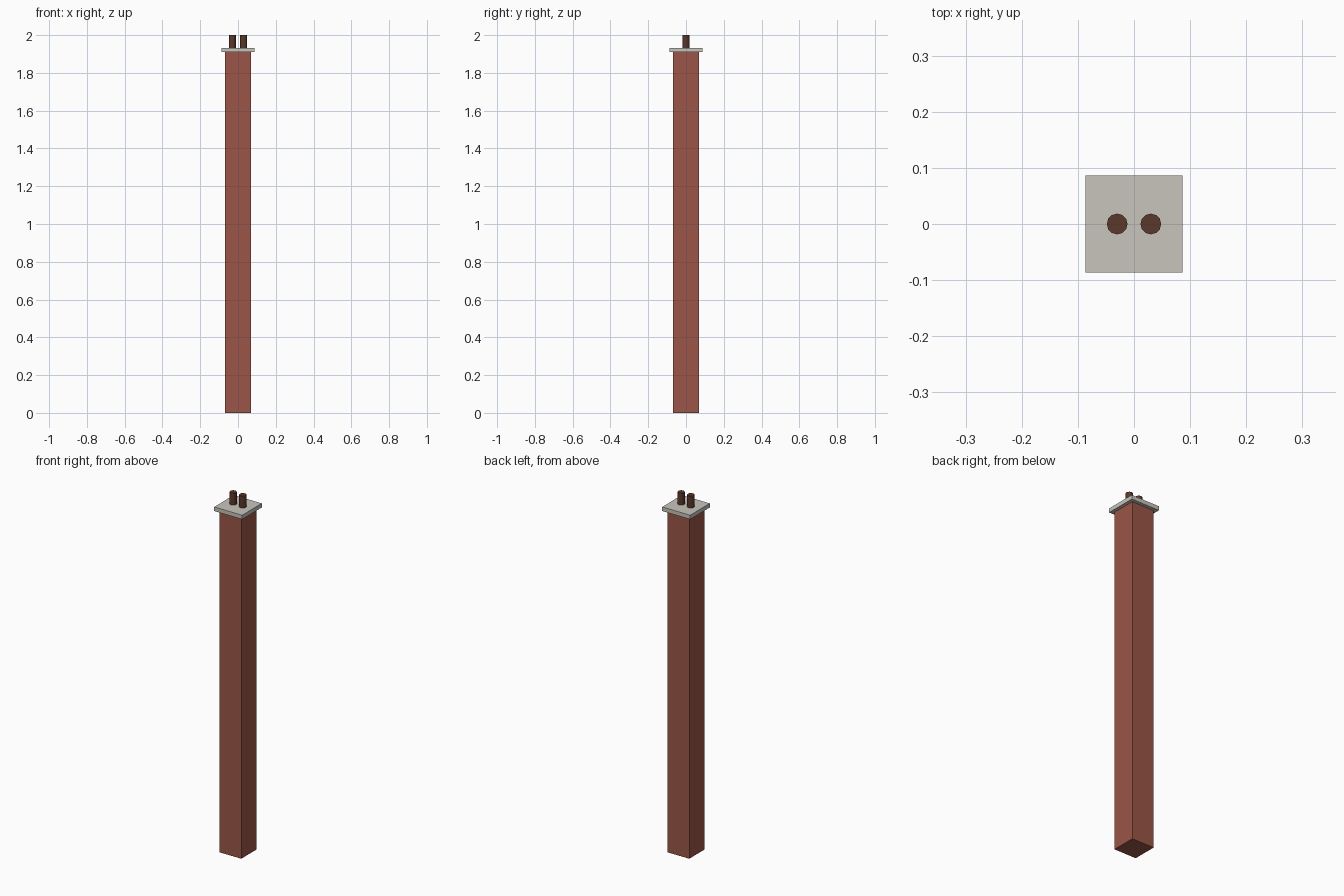
import bpy

if "Cube" in bpy.data.objects:
    bpy.data.objects.remove(bpy.data.objects["Cube"])


def material(name, rgb):
    m = bpy.data.materials.new(name)
    m.diffuse_color = (*rgb, 1.0)
    m.use_nodes = True
    m.node_tree.nodes["Principled BSDF"].inputs["Base Color"].default_value = m.diffuse_color
    return m


brick = material("brick red", (0.327, 0.093, 0.063))
stone = material("pale stone", (0.584, 0.558, 0.515))
clay = material("dark clay", (0.102, 0.040, 0.025))


def finish(name, mat):
    ob = bpy.context.object
    ob.name = name
    ob.data.materials.append(mat)
    bpy.ops.object.transform_apply(location=True, rotation=True, scale=True)
    return ob


def block(name, half, z0, z1, mat):
    bpy.ops.mesh.primitive_cube_add(size=1, location=(0, 0, (z0 + z1) / 2))
    bpy.context.object.scale = (2 * half, 2 * half, z1 - z0)
    return finish(name, mat)


def pot(name, x, z0, z1, mat):
    bpy.ops.mesh.primitive_cylinder_add(
        vertices=12, radius=0.0185, depth=z1 - z0, location=(x, 0, (z0 + z1) / 2))
    return finish(name, mat)


# Tall square stack with an overhanging slab
block("chimney_stack", 0.068, 0.0, 1.91, brick)
block("cap_slab", 0.0866, 1.91, 1.933, stone)

# Pair of faceted pots standing on the slab
for side, x in (("left", -0.03), ("right", 0.03)):
    pot(f"{side}_chimney_pot", x, 1.933, 2.0, clay)
